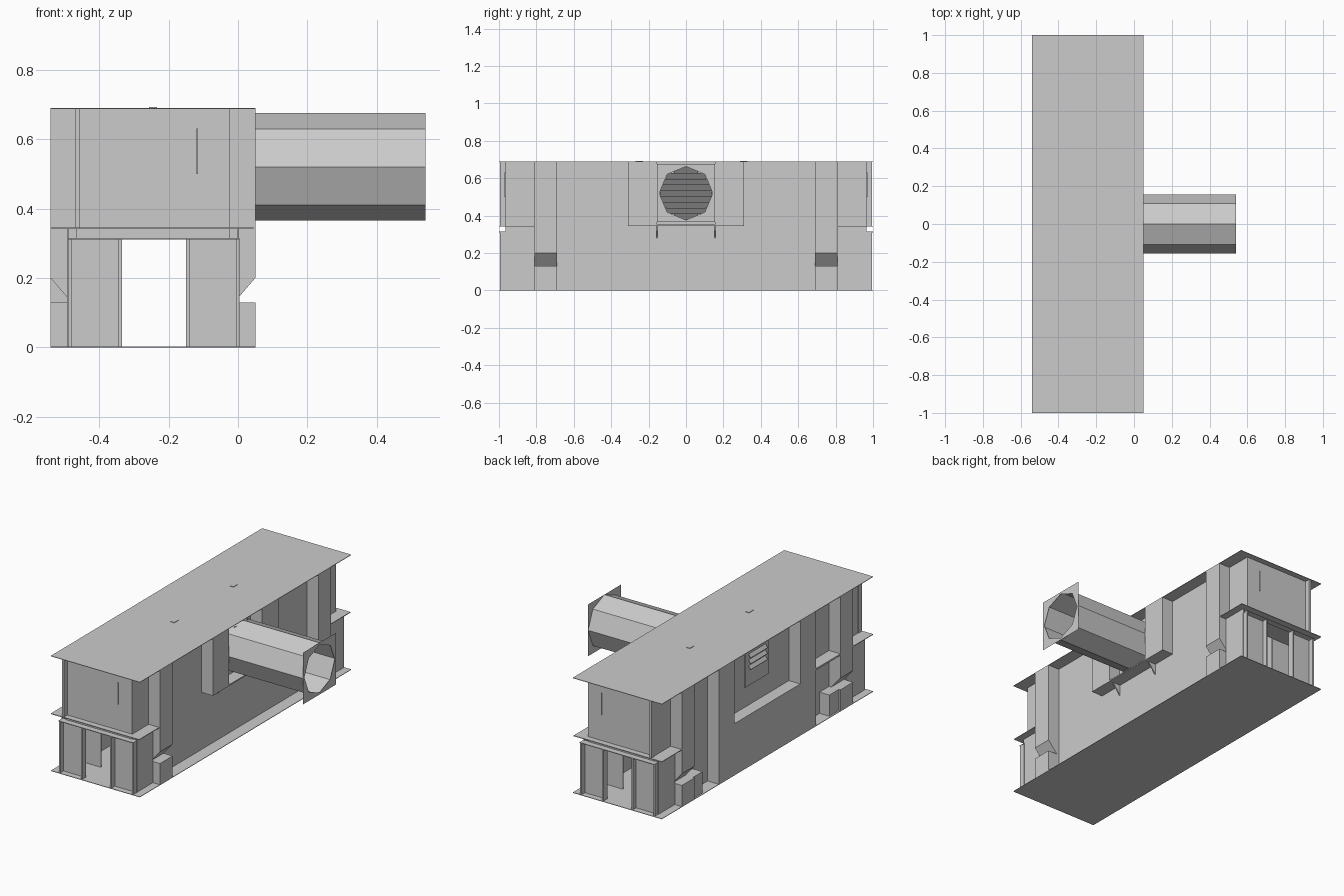
import bpy, bmesh, math

if "Cube" in bpy.data.objects:
    bpy.data.objects.remove(bpy.data.objects["Cube"])

XL, XR, H = -0.54, 0.05, 0.69      # footprint and height
CX = (XL + XR) / 2
T = 0.006                          # sheet thickness


def mesh(name, verts, faces):
    me = bpy.data.meshes.new(name)
    me.from_pydata(verts, [], faces)
    bm = bmesh.new()
    bm.from_mesh(me)
    bmesh.ops.recalc_face_normals(bm, faces=bm.faces)
    bm.to_mesh(me)
    bm.free()
    ob = bpy.data.objects.new(name, me)
    bpy.context.collection.objects.link(ob)
    return ob


def prism(name, profile, y0, y1):
    """Extrude an (x, z) profile along y."""
    n = len(profile)
    v = [(x, y, z) for y in (y0, y1) for x, z in profile]
    f = [(i, (i + 1) % n, n + (i + 1) % n, n + i) for i in range(n)]
    return mesh(name, v, f + [tuple(range(n)), tuple(range(n, 2 * n))])


def box(name, x0, x1, y0, y1, z0, z1):
    return prism(name, [(x0, z0), (x1, z0), (x1, z1), (x0, z1)], min(y0, y1), max(y0, y1))


def mx(x, side):
    """Mirror x about the building's centre line for the left side."""
    return x if side > 0 else 2 * CX - x


# Roof and floor sheets
box("roof", XL, XR, -1, 1, H - 0.003, H)
box("floor", XL, XR, -1, 1, 0, 0.003)

# Long walls of the main hall
for s in (1, -1):
    a, b = sorted((mx(-0.025, s), mx(-0.025 - T, s)))
    box("long_wall", a, b, -0.81, 0.81, 0, H)

# End modules: narrow upper box, wider lower storey with a doorway
for e in (1, -1):
    y0, y1 = e * 0.965, e * 0.81
    yi = e * (0.965 - T)
    box("end_upper_wall", -0.465, -0.025, y0, yi, 0.315, H)
    box("door_wall_left", -0.49, -0.335, y0, yi, 0, 0.315)
    box("door_wall_right", -0.15, 0.005, y0, yi, 0, 0.315)
    for s in (1, -1):
        a, b = sorted((mx(-0.025, s), mx(-0.025 - T, s)))
        box("end_upper_side", a, b, y0, y1, 0.345, H)
        a, b = sorted((mx(0.003, s), mx(0.003 - T, s)))
        box("end_lower_side", a, b, y0, y1, 0, 0.345)
        # pilaster back plates closing the end of the hall
        a, b = sorted((mx(-0.025, s), mx(-0.15, s)))
        box("hall_end_wall", a, b, y1, e * (0.81 - T), 0, H)
    # ledges between storeys
    box("ledge", XL, 0.045, e, y1, 0.341, 0.345)
    box("canopy", -0.49, 0.005, e, y0, 0.311, 0.315)
    # thin posts on the end face
    box("upper_post", -0.468, -0.455, e * 0.995, y0, 0.345, H)
    for x in (-0.49, -0.345, -0.15, -0.006):
        box("door_post", x, x + 0.01, e * 0.995, y0, 0, 0.311)
    # door lintel handle strip
    box("face_rail", -0.12, -0.115, e * 0.97, y0, 0.50, 0.63)

# Pilasters with an undercut notch above the foot
for s in (1, -1):
    for e in (1, -1):
        full = [(mx(x, s), z) for x, z in
                ((-0.025, 0), (0.05, 0), (0.05, 0.13), (-0.01, 0.13),
                 (0.05, 0.2), (0.05, H - 0.003), (-0.025, H - 0.003))]
        prism("pilaster", full, e * 0.69, e * 0.81)

# Right side bay: two side blocks and a shelf around the duct
for e in (1, -1):
    box("bay_block", -0.025, 0.05, e * 0.155, e * 0.31, 0.35, H - 0.003)
    prism("bay_bracket", [(-0.025, 0.35), (0.03, 0.35), (-0.025, 0.28)],
          e * 0.155 - 0.003, e * 0.155 + 0.003)
box("bay_shelf", -0.025, 0.05, -0.31, 0.31, 0.345, 0.352)

# Left side: tall pillars, low sill box, feet and ledge
for e in (1, -1):
    box("left_pillar", XL, -0.465, e * 0.31, e * 0.46, 0, H - 0.003)
    box("left_foot", XL + 0.01, -0.465, e * 0.6, e * 0.69, 0, 0.13)
box("left_sill_box", XL, -0.465, -0.31, 0.31, 0, 0.31)
box("left_ledge", XL, -0.465, -0.69, -0.46, 0.335, 0.345)

# Vent window with slats on the left wall
box("vent_frame", -0.471, -0.465, -0.11, 0.11, 0.43, 0.64)
for z in (0.53, 0.565, 0.60):
    prism("vent_slat", [(-0.471, z + 0.02), (-0.485, z), (-0.481, z), (-0.471, z + 0.014)], -0.08, 0.08)

# Octagonal duct
ZC, R = 0.52, 0.155
bpy.ops.mesh.primitive_cylinder_add(vertices=8, radius=R, depth=0.565, end_fill_type='NOTHING',
                                    location=(0.2575, 0, ZC), rotation=(0, math.pi / 2, 0))
bpy.context.object.name = "duct"

# Square end plate with an octagonal opening
v = []
for k in range(8):
    c, s = math.cos(k * math.pi / 4), math.sin(k * math.pi / 4)
    m = max(abs(c), abs(s))
    v += [(0.54, R * c / m, ZC + R * s / m), (0.54, 0.143 * c, ZC + 0.143 * s)]
mesh("duct_end_plate", v, [(2 * k, (2 * k + 2) % 16, (2 * k + 3) % 16, 2 * k + 1) for k in range(8)])

# Louvre slats at the bottom of the duct
for i in range(9):
    z = ZC + (i - 4) * 0.031
    w = math.sqrt(max(0.14 ** 2 - (z - ZC) ** 2, 0.002))
    prism("duct_louvre", [(0.0, z - 0.016), (0.003, z - 0.016), (0.028, z + 0.015), (0.025, z + 0.015)], -w, w)

# Small roof lugs
for y in (-0.25, 0.31):
    box("roof_lug", CX - 0.012, CX + 0.012, y - 0.02, y + 0.02, H, H + 0.003)
